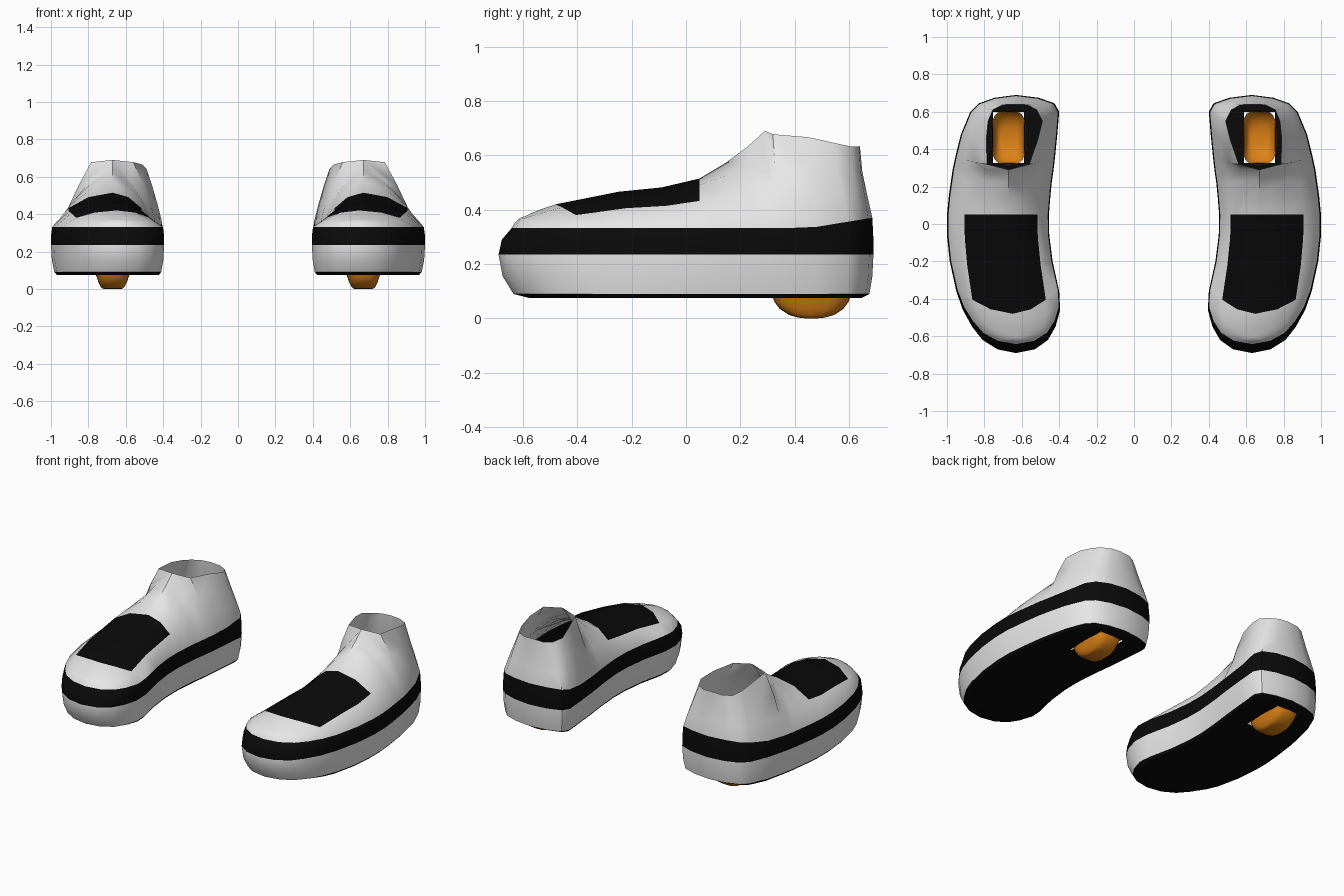
import bpy, bmesh, math
from mathutils import Vector

cube = bpy.data.objects.get("Cube")
if cube:
    bpy.data.objects.remove(cube, do_unlink=True)


def material(name, rgb):
    m = bpy.data.materials.new(name)
    m.use_nodes = True
    m.diffuse_color = (*rgb, 1)
    m.node_tree.nodes["Principled BSDF"].inputs["Base Color"].default_value = (*rgb, 1)
    return m


WHITE = material("shoe white", (0.8, 0.8, 0.8))
BLACK = material("trim black", (0.003, 0.003, 0.003))
ORANGE = material("heel orange", (0.72, 0.22, 0.008))

# Foot stations: y, inner x, outer x, ridge y, ridge z
FOOT = [
    (-0.67, 0.53, 0.73, -0.61, 0.37),
    (-0.62, 0.46, 0.81, -0.595, 0.375),
    (-0.55, 0.42, 0.865, -0.57, 0.387),
    (-0.46, 0.395, 0.915, -0.53, 0.403),
    (-0.36, 0.4, 0.95, -0.48, 0.42),
    (-0.2, 0.435, 0.985, -0.25, 0.466),
    (-0.06, 0.453, 1.0, -0.09, 0.482),
    (0.05, 0.455, 1.0, 0.05, 0.515),
    (0.15, 0.447, 0.99, 0.15, 0.575),
    (0.22, 0.44, 0.98, 0.23, 0.635),
    (0.29, 0.43, 0.97, 0.29, 0.69),
]
# Ankle stations: y, inner x, outer x, collar inner x, collar outer x, collar y, collar z
ANKLE = [
    (0.36, 0.422, 0.955, 0.56, 0.785, 0.32, 0.678),
    (0.48, 0.41, 0.925, 0.515, 0.79, 0.45, 0.667),
    (0.6, 0.4, 0.875, 0.49, 0.78, 0.55, 0.645),
    (0.645, 0.425, 0.83, 0.52, 0.755, 0.61, 0.632),
    (0.675, 0.51, 0.745, 0.57, 0.7, 0.637, 0.632),
]
# Side wall levels: z, width scale, toe inset, heel inset
LEVELS = [
    (0.075, 0.9, 0.115, 0.045),
    (0.09, 0.945, 0.055, 0.015),
    (0.155, 0.985, 0.015, 0.004),
    (0.235, 1.0, 0.0, 0.0),
    (0.29, 0.997, 0.012, 0.0),
    (0.332, 0.978, 0.048, 0.004),
]
SOLE_TOP, STRIPE_LOW, STRIPE_TOP = 1, 3, 5
# Upper rows: sideways fraction, dome height fraction, straight height fraction
ROWS = [(0.27, 0.55, 0.32), (0.6, 0.87, 0.65), (1.0, 1.0, 1.0)]
MID_X = 0.68


def ramp(v, a, b):
    return min(1, max(0, (v - a) / (b - a)))


def columns():
    """Closed loop of (outline x, outline y, upper target), tip first."""
    inner, outer = [], []
    for y, xi, xo, ty, tz in FOOT:
        ridge = Vector((0.64 + 0.03 * ramp(y, -0.5, 0), ty, tz))
        inner.append((xi, y, ridge))
        outer.append((xo, y, ridge))
    for y, xi, xo, ci, co, ty, tz in ANKLE:
        inner.append((xi, y, Vector((ci, ty, tz))))
        outer.append((xo, y, Vector((co, ty, tz))))
    tip = (0.63, -0.69, Vector((0.64, -0.615, 0.366)))
    heel = (0.63, 0.69, Vector((0.635, 0.64, 0.635)))
    return [tip] + inner + [heel] + outer[::-1]


def column_points(x, y, target):
    pts = []
    for k, (z, s, toe, heel) in enumerate(LEVELS):
        py = y + toe * ramp(-y, 0.3, 0.69) - heel * ramp(y, 0.5, 0.69)
        pz = z + (0.037 * ramp(y, 0.45, 0.68) if k == STRIPE_TOP else 0)
        pts.append(Vector((MID_X + (x - MID_X) * s, py, pz)))
    base, straight = pts[-1], ramp(y, 0.05, 0.36)
    for f, dome, flat in ROWS:
        p = base.lerp(target, f)
        p.y = base.y + (target.y - base.y) * math.sin(f * math.pi / 2)
        p.z = base.z + (target.z - base.z) * (dome + (flat - dome) * straight)
        pts.append(p)
    return pts


COLS = columns()
GRID = [column_points(*c) for c in COLS]
N = len(COLS)


def finish(name, bm, side, mats):
    for v in bm.verts:
        v.co.x *= side
    bmesh.ops.remove_doubles(bm, verts=bm.verts, dist=0.0005)
    bmesh.ops.recalc_face_normals(bm, faces=bm.faces)
    me = bpy.data.meshes.new(name)
    bm.to_mesh(me)
    bm.free()
    for m in mats:
        me.materials.append(m)
    ob = bpy.data.objects.new(name, me)
    bpy.context.collection.objects.link(ob)
    bpy.ops.object.select_all(action='DESELECT')
    ob.select_set(True)
    bpy.context.view_layer.objects.active = ob
    bpy.ops.object.shade_smooth_by_angle(angle=math.radians(40))


def loft(bm, rings, paint=lambda i, k: 0):
    """Skin closed rings of equal length."""
    vs = [[bm.verts.new(p) for p in r] for r in rings]
    n = len(vs[0])
    for k in range(len(vs) - 1):
        for i in range(n):
            j = (i + 1) % n
            f = bm.faces.new((vs[k][i], vs[k][j], vs[k + 1][j], vs[k + 1][i]))
            f.material_index = paint(i, k)
    return vs


def ring(k):
    return [col[k] for col in GRID]


def shell_paint(i, k):
    level = k + SOLE_TOP
    if STRIPE_LOW <= level < STRIPE_TOP:
        return 1
    # Toe patch lies on the two rows next to the ridge
    a, b = COLS[i][2].y, COLS[(i + 1) % N][2].y
    on_patch = min(a, b) > -0.485 and max(a, b) < 0.055
    return 1 if level > STRIPE_TOP and on_patch else 0


POD_X, POD_Y = 0.67, 0.462


def pod_ring(z, hx, hy, n=24):
    pts = []
    for i in range(n):
        a = 2 * math.pi * i / n
        c, s = math.cos(a), math.sin(a)
        pts.append(Vector((POD_X + hx * math.copysign(abs(c) ** 0.6, c),
                           POD_Y + hy * math.copysign(abs(s) ** 0.6, s), z)))
    return pts


for side, label in ((1, "left"), (-1, "right")):
    # Upper with stripe and toe patch, open at the collar
    bm = bmesh.new()
    loft(bm, [ring(k) for k in range(SOLE_TOP, len(GRID[0]))], shell_paint)
    finish(label + "_shoe_upper", bm, side, [WHITE, BLACK])

    # Sole with an opening under the heel
    bm = bmesh.new()
    low = loft(bm, [ring(0), ring(1)])[0]
    for i in range(N // 2):
        corners = [low[i], low[i + 1], low[N - i - 1], low[-i]]
        bm.faces.new(list(dict.fromkeys(corners)))
    hx, hy = 0.083, 0.137
    for co, no in (((POD_X - hx, 0, 0), (1, 0, 0)), ((POD_X + hx, 0, 0), (1, 0, 0)),
                   ((0, POD_Y - hy, 0), (0, 1, 0)), ((0, POD_Y + hy, 0), (0, 1, 0))):
        bmesh.ops.bisect_plane(bm, geom=bm.verts[:] + bm.edges[:] + bm.faces[:],
                               plane_co=co, plane_no=no)
    hole = []
    for f in bm.faces:
        c = f.calc_center_median()
        if abs(c.x - POD_X) < hx and abs(c.y - POD_Y) < hy:
            hole.append(f)
    bmesh.ops.delete(bm, geom=hole, context='FACES')
    finish(label + "_sole", bm, side, [BLACK])

    # Rounded heel pod, hollow from above
    bm = bmesh.new()
    vs = loft(bm, [pod_ring(*r) for r in (
        (0.082, 0.092, 0.144), (0.06, 0.084, 0.136), (0.035, 0.076, 0.117),
        (0.013, 0.065, 0.084), (0.003, 0.055, 0.05), (0.0, 0.045, 0.02))])
    bm.faces.new(vs[-1])
    finish(label + "_heel_pod", bm, side, [ORANGE])
